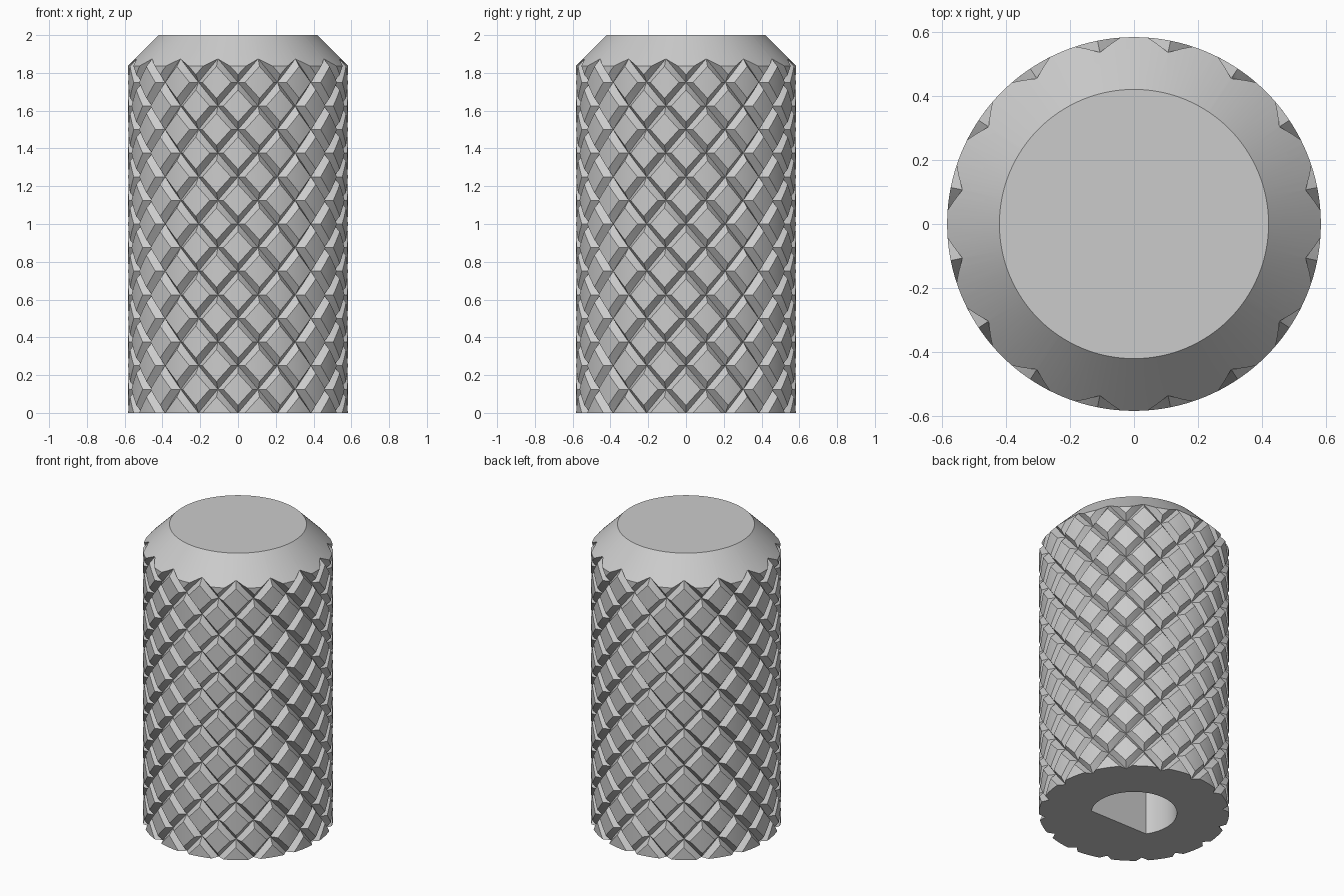
import bpy, bmesh, math
from mathutils import Vector

cube = bpy.data.objects.get("Cube")
if cube:
    bpy.data.objects.remove(cube, do_unlink=True)

RADIUS, DEPTH, HEIGHT = 0.583, 0.037, 2.0
TOP_RADIUS = 0.42
STARTS = 16                       # grooves of each hand
STEP = 2 * math.pi / STARTS       # angle between grooves
PITCH = 0.25                      # height of one diamond
W = DEPTH / RADIUS / STEP         # groove half width, in cell units
CUTS = [0, W, W + (1 - 2 * W) / 3, 1 - W - (1 - 2 * W) / 3, 1 - W]
N = len(CUTS)
RING = STARTS * N

metal = bpy.data.materials.new("grey metal")
metal.use_nodes = True
grey = (0.6, 0.6, 0.6, 1)
metal.diffuse_color = grey
metal.node_tree.nodes["Principled BSDF"].inputs["Base Color"].default_value = grey


def add_object(name, bm):
    bmesh.ops.recalc_face_normals(bm, faces=bm.faces)
    mesh = bpy.data.meshes.new(name)
    bm.to_mesh(mesh)
    bm.free()
    mesh.materials.append(metal)
    obj = bpy.data.objects.new(name, mesh)
    bpy.context.collection.objects.link(obj)
    return obj


# Diamond knurl: a lattice along the two helix directions, sunk at the grooves
bm = bmesh.new()
verts = {}


def lattice_vert(a, b):
    turn = b // RING * RING
    a, b = a - turn, b - turn
    if (a, b) not in verts:
        u, v = a // N + CUTS[a % N], b // N + CUTS[b % N]
        gap = min(abs(u - round(u)), abs(v - round(v)))
        r = RADIUS - DEPTH * max(0, 1 - gap / W)
        angle = (u + v) * STEP / 2
        verts[a, b] = bm.verts.new((r * math.cos(angle), r * math.sin(angle),
                                    (u - v) * PITCH / 2))
    return verts[a, b]


rows = int(HEIGHT / PITCH * 2) + 1
for j in range(STARTS):
    for i in range(j - 1, j + rows + 1):
        for s in range(N):
            for t in range(N):
                a, b = i * N + s, j * N + t
                p, q, r, o = [lattice_vert(a + x, b + y)
                              for x, y in ((0, 0), (1, 0), (1, 1), (0, 1))]
                # Crease corner squares outward from each groove crossing
                if s == t and s in (0, N - 1):
                    tris = (p, q, r), (p, r, o)
                else:
                    tris = (p, q, o), (q, r, o)
                for tri in tris:
                    bm.faces.new(tri)

# Trim the shell level and cap both ends
for z, normal in ((0, -1), (HEIGHT + 0.06, 1)):
    bmesh.ops.bisect_plane(bm, geom=bm.verts[:] + bm.edges[:] + bm.faces[:], dist=1e-5,
                           plane_co=Vector((0, 0, z)), plane_no=Vector((0, 0, normal)),
                           clear_outer=True)
    rim = [e for e in bm.edges if e.is_boundary
           and all(abs(v.co.z - z) < 1e-4 for v in e.verts)]
    bmesh.ops.edgeloop_fill(bm, edges=rim)
knob = add_object("knurled_knob", bm)

# Cone that gives the flat top and its chamfer
bm = bmesh.new()
cone_height = HEIGHT + 0.5
bmesh.ops.create_cone(bm, cap_ends=True, segments=128, radius1=TOP_RADIUS + cone_height,
                      radius2=TOP_RADIUS, depth=cone_height)
bmesh.ops.translate(bm, verts=bm.verts, vec=(0, 0, HEIGHT - cone_height / 2))
chamfer = add_object("chamfer_cutter", bm)

# D-shaped shaft hole, flat towards the front
bm = bmesh.new()
BORE, FLAT, BORE_TOP, BORE_START = 0.263, -0.146, 1.2, -0.2
start = math.asin(FLAT / BORE)
sweep = math.pi - 2 * start
outline = [bm.verts.new((BORE * math.cos(start + sweep * k / 64),
                         BORE * math.sin(start + sweep * k / 64), BORE_START))
           for k in range(65)]
face = bm.faces.new(outline)
top = bmesh.ops.extrude_face_region(bm, geom=[face])["geom"]
bmesh.ops.translate(bm, verts=[g for g in top if isinstance(g, bmesh.types.BMVert)],
                    vec=(0, 0, BORE_TOP - BORE_START))
bore = add_object("shaft_hole_cutter", bm)

# Cut the knob, then bake the result
for cutter, operation in ((chamfer, "INTERSECT"), (bore, "DIFFERENCE")):
    cut = knob.modifiers.new(cutter.name, "BOOLEAN")
    cut.object, cut.operation, cut.solver = cutter, operation, "EXACT"
    cutter.hide_render = True
depsgraph = bpy.context.evaluated_depsgraph_get()
knob.data = bpy.data.meshes.new_from_object(knob.evaluated_get(depsgraph))
knob.modifiers.clear()
for cutter in (chamfer, bore):
    bpy.data.objects.remove(cutter, do_unlink=True)

bpy.ops.object.select_all(action="DESELECT")
knob.select_set(True)
bpy.context.view_layer.objects.active = knob
bpy.ops.object.shade_smooth_by_angle(angle=math.radians(25))
